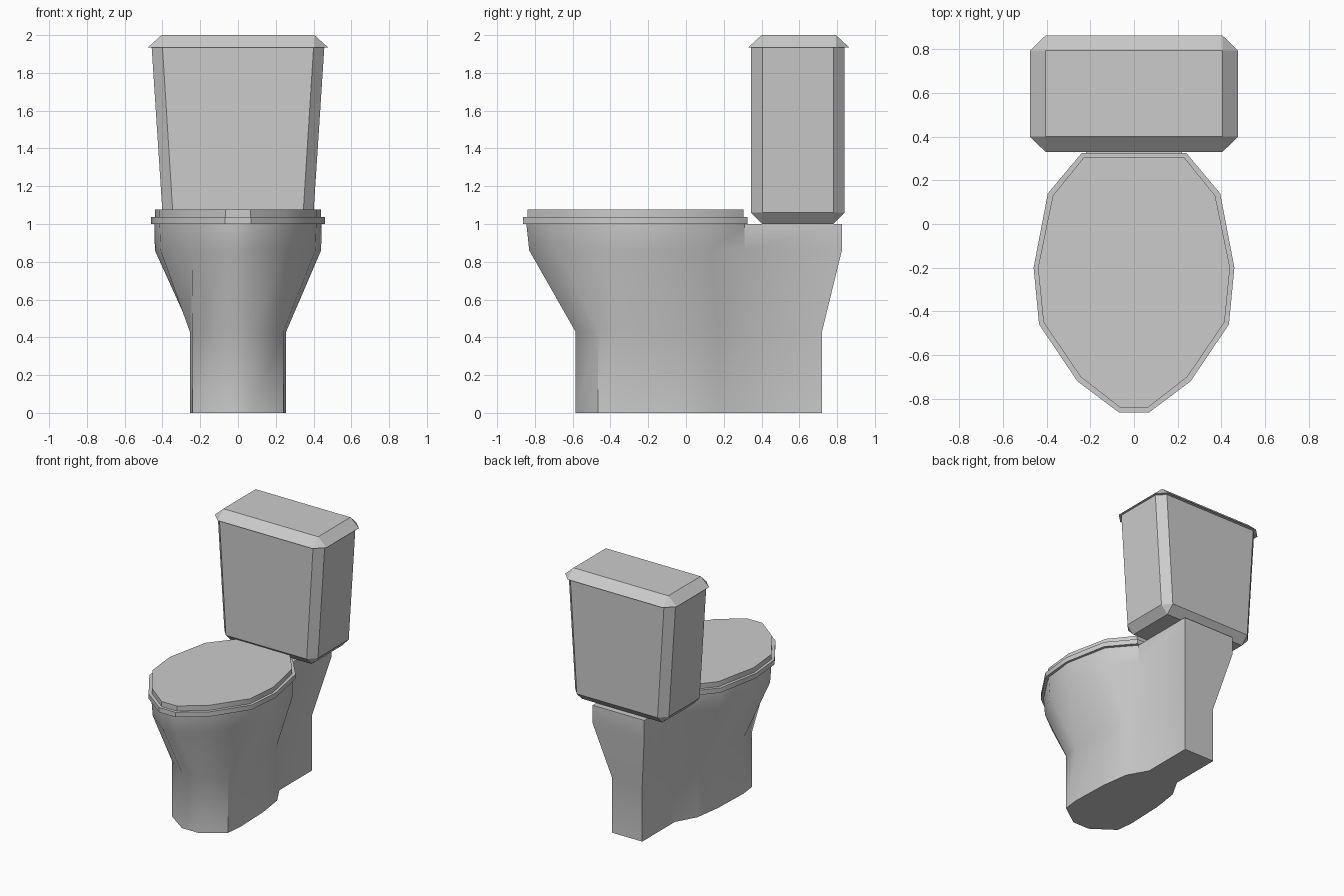
import bpy, bmesh, math

if "Cube" in bpy.data.objects:
    bpy.data.objects.remove(bpy.data.objects["Cube"])


def loft(name, rings, angle):
    """Skin a stack of (z, outline) rings and cap both ends."""
    bm = bmesh.new()
    loops = [[bm.verts.new((x, y, z)) for x, y in pts] for z, pts in rings]
    n = len(loops[0])
    for a, b in zip(loops, loops[1:]):
        for i in range(n):
            j = (i + 1) % n
            bm.faces.new((a[i], a[j], b[j], b[i]))
    bm.faces.new(loops[0][::-1])
    bm.faces.new(loops[-1])
    bmesh.ops.remove_doubles(bm, verts=bm.verts, dist=1e-4)
    bmesh.ops.recalc_face_normals(bm, faces=bm.faces)
    me = bpy.data.meshes.new(name)
    bm.to_mesh(me)
    bm.free()
    ob = bpy.data.objects.new(name, me)
    bpy.context.collection.objects.link(ob)
    if angle:
        bpy.ops.object.select_all(action='DESELECT')
        ob.select_set(True)
        bpy.context.view_layer.objects.active = ob
        bpy.ops.object.shade_smooth_by_angle(angle=math.radians(angle))
    return ob


def mirrored(half):
    """Right half listed front to back, mirrored to a closed outline."""
    return half + [(-x, y) for x, y in reversed(half)]


def octagon(xo, xi, yo, yi, yc):
    """Chamfered rectangle; equal inner and outer sizes give a rectangle."""
    return mirrored([(xi, yc - yo), (xo, yc - yi), (xo, yc + yi), (xi, yc + yo)])


# Pedestal and bowl
foot = mirrored([(.07, -.585), (.24, -.465), (.255, -.34), (.245, -.04),
                 (.215, .17), (.13, .32), (.13, .72)])
flare = mirrored([(.06, -.83), (.245, -.69), (.41, -.44), (.44, -.2),
                  (.375, .13), (.22, .31), (.22, .825)])
rim = mirrored([(.06, -.845), (.247, -.706), (.415, -.45), (.443, -.2),
                (.375, .13), (.22, .31), (.22, .825)])
loft("bowl", [(0, foot), (.43, foot), (.86, flare), (1, rim)], 40)

# Seat and closed lid
seat = mirrored([(.07, -.863), (.26, -.72), (.435, -.46), (.46, -.2),
                 (.395, .14), (.24, .325)])
lid = mirrored([(.065, -.84), (.245, -.7), (.415, -.45), (.44, -.2),
                (.372, .13), (.23, .305)])
loft("seat", [(1.0, seat), (1.037, seat)], 30)
loft("seat_lid", [(1.037, lid), (1.076, lid)], 30)

# Tapered water tank with chamfered underside
loft("tank", [(1.0, octagon(.345, .345, .1875, .1875, .5925)),
              (1.06, octagon(.4, .345, .2475, .1875, .5925)),
              (1.935, octagon(.457, .4, .2475, .1875, .5925))], 0)

# Bevelled tank cover
loft("tank_cover", [(1.935, octagon(.477, .405, .267, .197, .597)),
                    (2.0, octagon(.405, .405, .197, .197, .597))], 0)
